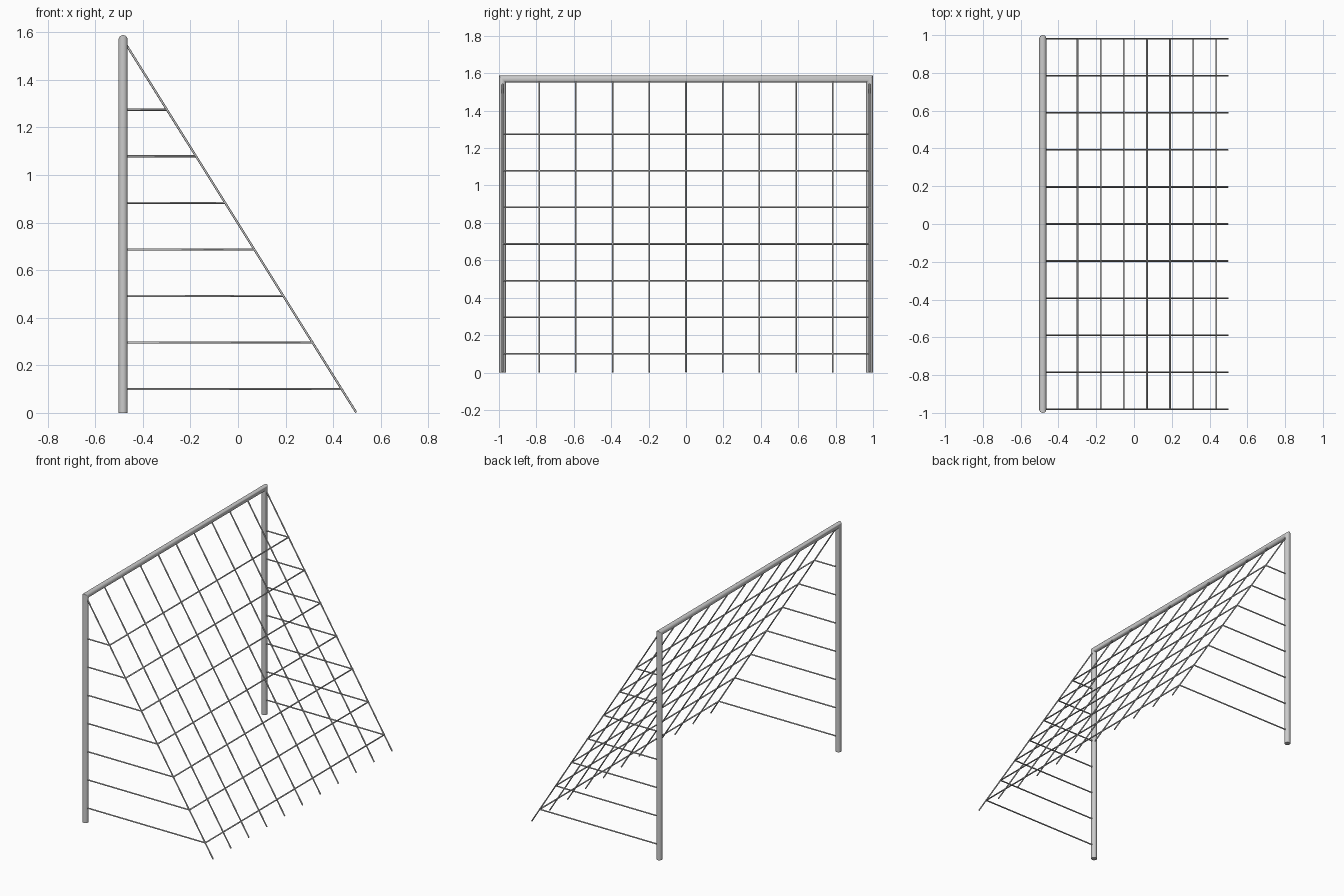
import bpy
import bmesh
import math
from mathutils import Vector

if "Cube" in bpy.data.objects:
    bpy.data.objects.remove(bpy.data.objects["Cube"], do_unlink=True)

FRAME_R, CORD_R = 0.019, 0.0045
POST_X, POST_Y, BAR_Z = -0.483, 0.981, 1.569
FOOT_X = 0.498
ROWS, COLUMNS = 7, 11


def tube(name, points, radius, sides):
    """Sweep a round section along a path, with mitred corners and capped ends."""
    pts = [Vector(p) for p in points]
    dirs = [(b - a).normalized() for a, b in zip(pts, pts[1:])]
    u = dirs[0].orthogonal().normalized()
    v = dirs[0].cross(u)
    angles = [math.tau * i / sides for i in range(sides)]
    ring = [pts[0] + radius * (u * math.cos(a) + v * math.sin(a)) for a in angles]
    bm = bmesh.new()
    rings = [[bm.verts.new(p) for p in ring]]
    for i, d in enumerate(dirs):
        end = pts[i + 1]
        normal = d + dirs[min(i + 1, len(dirs) - 1)]
        ring = [p + d * ((end - p).dot(normal) / d.dot(normal)) for p in ring]
        rings.append([bm.verts.new(p) for p in ring])
    for low, high in zip(rings, rings[1:]):
        for k in range(sides):
            j = (k + 1) % sides
            bm.faces.new((low[k], low[j], high[j], high[k]))
    bm.faces.new(rings[0])
    bm.faces.new(rings[-1])
    bmesh.ops.recalc_face_normals(bm, faces=bm.faces)
    mesh = bpy.data.meshes.new(name)
    bm.to_mesh(mesh)
    bm.free()
    obj = bpy.data.objects.new(name, mesh)
    bpy.context.collection.objects.link(obj)
    bpy.ops.object.select_all(action="DESELECT")
    obj.select_set(True)
    bpy.context.view_layer.objects.active = obj
    bpy.ops.object.shade_smooth_by_angle(angle=math.radians(50))


def slope_x(z):
    """Depth of the sloping net at height z."""
    return FOOT_X + (POST_X - FOOT_X) * z / BAR_Z


# Goal frame: two posts joined by the crossbar
tube("goal_frame", [(POST_X, -POST_Y, 0), (POST_X, -POST_Y, BAR_Z),
                    (POST_X, POST_Y, BAR_Z), (POST_X, POST_Y, 0)], FRAME_R, 24)

# Sloping net cords from the crossbar to the ground
for i in range(COLUMNS):
    y = POST_Y * (2 * i / (COLUMNS - 1) - 1)
    tube(f"net_slope_cord_{i + 1}",
         [(POST_X, y, BAR_Z), (slope_x(CORD_R / 2), y, CORD_R / 2)], CORD_R, 8)

# Level net cords running post to post around the back
for i in range(ROWS):
    z = 0.1 + 0.1957 * i
    x = slope_x(z)
    tube(f"net_level_cord_{i + 1}", [(POST_X, -POST_Y, z), (x, -POST_Y, z),
                                     (x, POST_Y, z), (POST_X, POST_Y, z)], CORD_R, 8)
